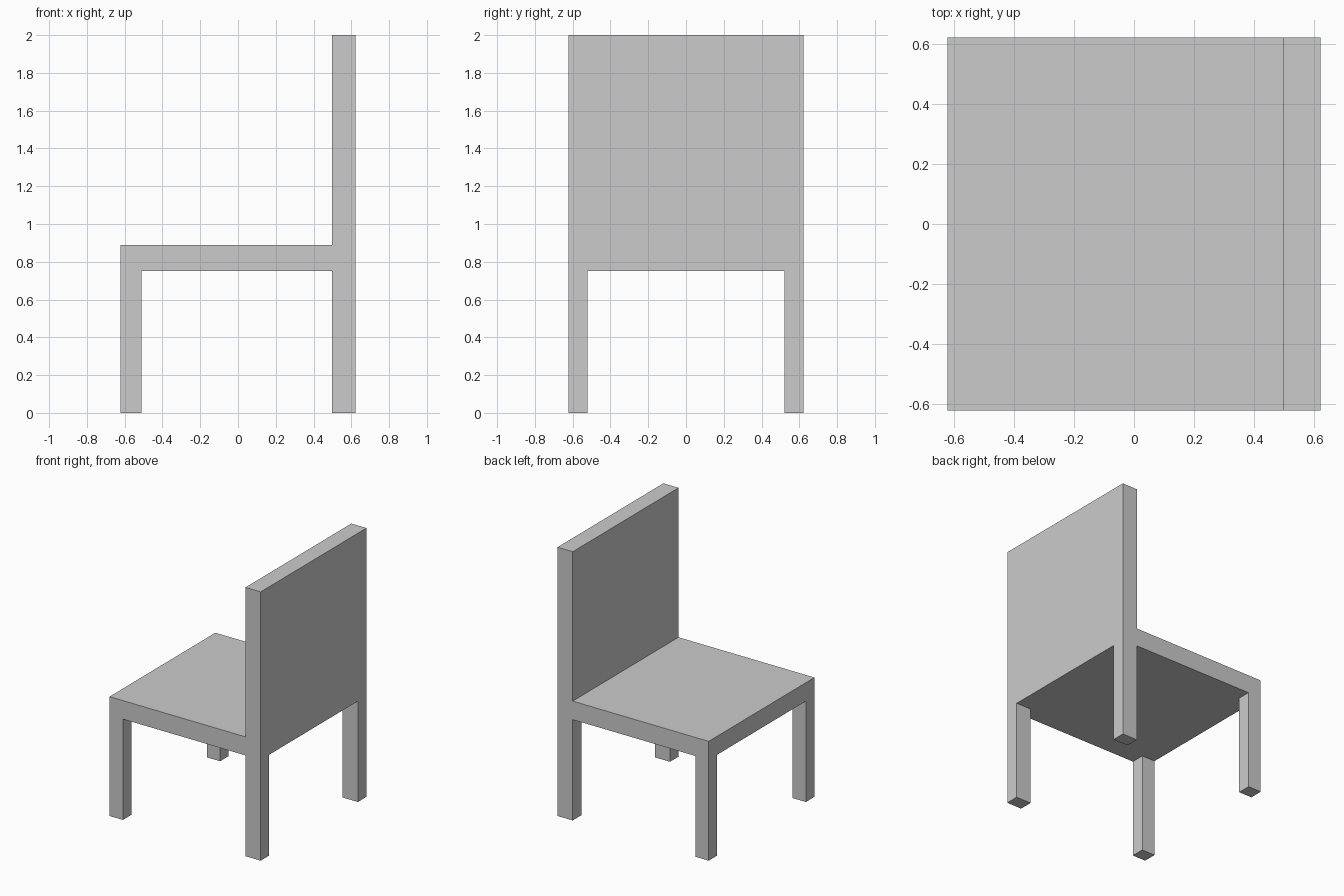
import bpy, bmesh
from mathutils import Matrix, Vector

if "Cube" in bpy.data.objects:
    bpy.data.objects.remove(bpy.data.objects["Cube"])

HALF = 0.622                      # half width and half depth
SEAT_LOW, SEAT_TOP = 0.75, 0.888
BACK_X, FRONT_LEG_X, LEG_Y = 0.497, -0.512, 0.521
HEIGHT = 2.0

bm = bmesh.new()


def extrude_to(faces, z):
    """Pull a set of horizontal faces to height z, leaving no inner faces."""
    result = bmesh.ops.extrude_face_region(bm, geom=faces)["geom"]
    for v in result:
        if isinstance(v, bmesh.types.BMVert):
            v.co.z = z
    leftover = [f for f in faces if f.is_valid]
    if leftover:
        bmesh.ops.delete(bm, geom=leftover, context='FACES')


# Seat slab
size = (2 * HALF, 2 * HALF, SEAT_TOP - SEAT_LOW, 1)
centre = Vector((0, 0, (SEAT_TOP + SEAT_LOW) / 2))
bmesh.ops.create_cube(bm, size=1, matrix=Matrix.Translation(centre) @ Matrix.Diagonal(size))

# Cut lines that mark out the legs and the backrest
for co, no in (((FRONT_LEG_X, 0, 0), (1, 0, 0)), ((BACK_X, 0, 0), (1, 0, 0)),
               ((0, -LEG_Y, 0), (0, 1, 0)), ((0, LEG_Y, 0), (0, 1, 0))):
    bmesh.ops.bisect_plane(bm, geom=bm.verts[:] + bm.edges[:] + bm.faces[:],
                           plane_co=co, plane_no=no)
bm.normal_update()

# Backrest: the rear strip of the seat top
extrude_to([f for f in bm.faces if f.normal.z > 0.9
            and f.calc_center_median().x > BACK_X], HEIGHT)
bm.normal_update()

# Four legs: the corner cells of the underside
corners = []
for f in bm.faces:
    c = f.calc_center_median()
    if (f.normal.z < -0.9 and abs(c.y) > LEG_Y
            and not FRONT_LEG_X < c.x < BACK_X):
        corners.append(f)
extrude_to(corners, 0)

# Merge coplanar pieces into clean flat sides
bmesh.ops.dissolve_limit(bm, angle_limit=0.01, verts=bm.verts[:], edges=bm.edges[:])
bmesh.ops.recalc_face_normals(bm, faces=bm.faces[:])

mesh = bpy.data.meshes.new("chair")
bm.to_mesh(mesh)
bm.free()
bpy.context.collection.objects.link(bpy.data.objects.new("chair", mesh))
